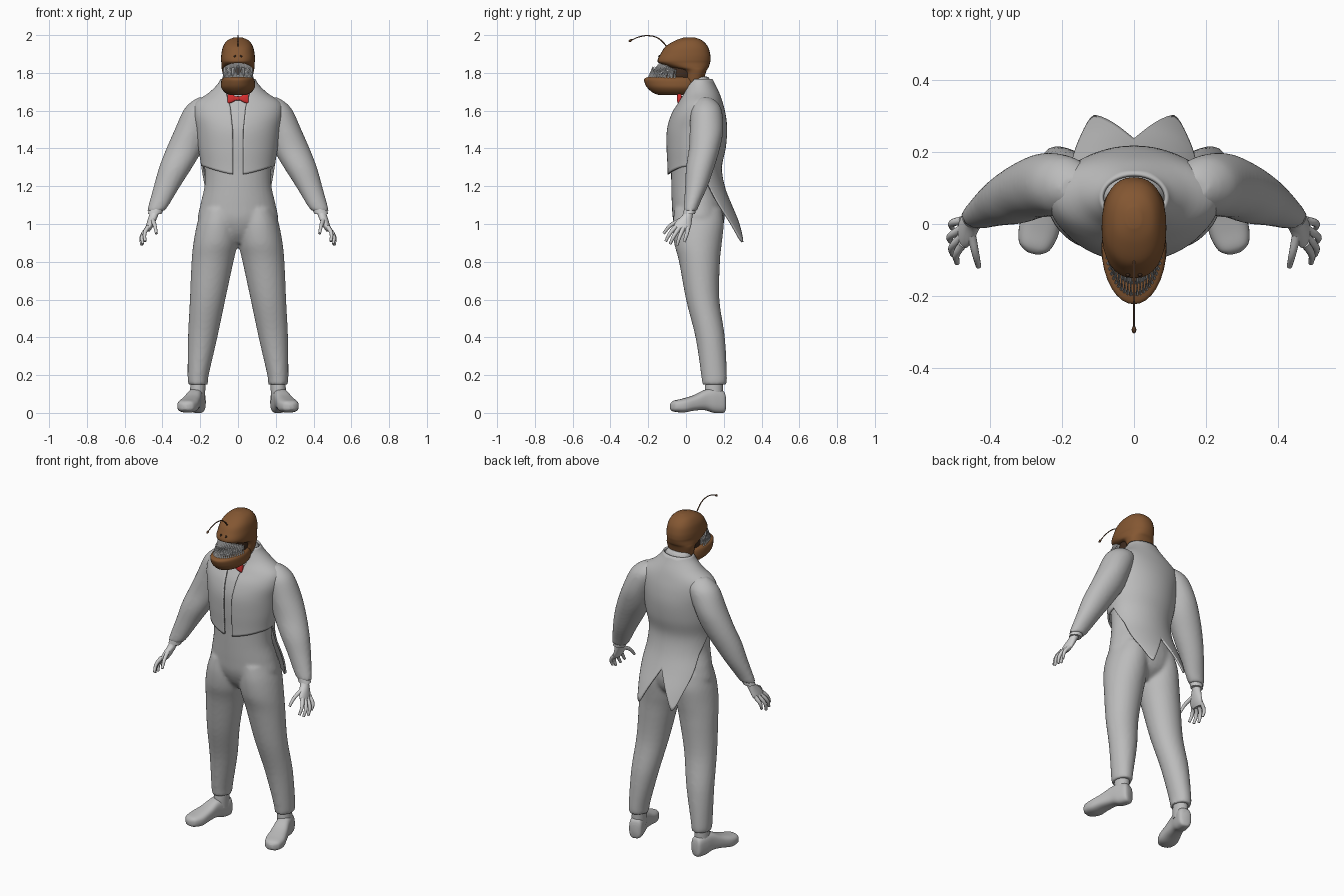
import bpy, bmesh
from math import sin, cos, pi, radians, degrees, asin
from mathutils import Matrix, Vector

cube = bpy.data.objects.get("Cube")
if cube:
    bpy.data.objects.remove(cube, do_unlink=True)


def material(name, *rgb):
    m = bpy.data.materials.new(name)
    m.use_nodes = True
    m.diffuse_color = (*rgb, 1)
    node = next(n for n in m.node_tree.nodes if n.type == 'BSDF_PRINCIPLED')
    node.inputs["Base Color"].default_value = (*rgb, 1)
    return m


SUIT = material("suit grey", .5, .5, .5)
PALE = material("pale grey", .62, .62, .62)
BROWN = material("skin brown", .23, .095, .032)
DARK = material("dark brown", .05, .025, .014)
STALK = material("stalk brown", .12, .055, .025)
WHITE = material("tooth white", .8, .8, .8)
RED = material("bow red", .7, .03, .03)

MIRROR = Matrix.Diagonal((-1, 1, 1, 1))
BOTH = (Matrix(), MIRROR)


def spline(rows, steps=5):
    """Catmull-Rom interpolation through rows of numbers."""
    out = []
    for i in range(len(rows) - 1):
        a, b, c, d = (rows[min(max(i + k, 0), len(rows) - 1)] for k in (-1, 0, 1, 2))
        for j in range(steps):
            t = j / steps
            out.append([q + .5 * t * (r - p + t * (2*p - 5*q + 4*r - s + t * (3*(q - r) + s - p)))
                        for p, q, r, s in zip(a, b, c, d)])
    return out + [list(rows[-1])]


def lerp_table(table, x):
    """Linear lookup; the first entry of each row is the key."""
    for a, b in zip(table, table[1:]):
        if x <= b[0]:
            t = max(0, (x - a[0]) / (b[0] - a[0]))
            return [p + (q - p) * t for p, q in zip(a, b)]
    return table[-1]


def loft(bm, rows, place=Matrix(), n=2.0, sides=32):
    """Skin rings given as (height, centre x, radius x, low y, high y)."""
    power = lambda v: abs(v) ** (2 / n) * (1 if v > 0 else -1)
    rings = []
    for h, c, r, lo, hi in spline(rows):
        angles = [2 * pi * k / sides for k in range(sides)]
        rings.append([bm.verts.new(place @ Vector((c + r * power(cos(a)),
                      (lo + hi) / 2 + (hi - lo) / 2 * power(sin(a)), h))) for a in angles])
    for a, b in zip(rings, rings[1:]):
        for k in range(sides):
            m = (k + 1) % sides
            bm.faces.new((a[k], a[m], b[m], b[k]))
    bm.faces.new(rings[0])
    bm.faces.new(rings[-1])


def finish(bm, name, mat):
    bmesh.ops.recalc_face_normals(bm, faces=bm.faces)
    me = bpy.data.meshes.new(name)
    bm.to_mesh(me)
    bm.free()
    me.materials.append(mat)
    me.polygons.foreach_set("use_smooth", [True] * len(me.polygons))
    me.set_sharp_from_angle(angle=radians(50))
    ob = bpy.data.objects.new(name, me)
    bpy.context.collection.objects.link(ob)
    return ob


def lofted(name, mat, rows, places=(Matrix(),), n=2.0):
    bm = bmesh.new()
    for p in places:
        loft(bm, rows, p, n)
    return finish(bm, name, mat)


def tubes(name, mat, paths, depth, ends=1.0):
    cu = bpy.data.curves.new(name, 'CURVE')
    cu.dimensions, cu.bevel_depth, cu.bevel_resolution = '3D', depth, 4
    cu.use_fill_caps, cu.resolution_u = True, 8
    for pts in paths:
        sp = cu.splines.new('BEZIER')
        sp.bezier_points.add(len(pts) - 1)
        for i, (b, p) in enumerate(zip(sp.bezier_points, pts)):
            b.co, b.handle_left_type, b.handle_right_type = p, 'AUTO', 'AUTO'
            b.radius = 1 + (ends - 1) * i / (len(pts) - 1)
    cu.materials.append(mat)
    ob = bpy.data.objects.new(name, cu)
    bpy.context.collection.objects.link(ob)
    return ob


# Suit body: torso, sleeves and trousers fused into one smooth skin
torso = [(.9, 0, .07, 0, .12), (.95, 0, .15, -.04, .18), (1.02, 0, .21, -.068, .203),
         (1.1, 0, .2, -.075, .2), (1.2, 0, .178, -.078, .175), (1.3, 0, .178, -.08, .175),
         (1.4, 0, .193, -.085, .195), (1.5, 0, .205, -.083, .203), (1.58, 0, .22, -.06, .195),
         (1.64, 0, .21, -.025, .18), (1.69, 0, .14, 0, .163), (1.74, 0, .09, .015, .138),
         (1.78, 0, .07, .03, .12)]
sleeve = [(1.07, .435, .046, -.015, .06), (1.1, .42, .054, -.012, .07), (1.2, .376, .07, -.005, .115),
          (1.3, .33, .088, 0, .15), (1.4, .282, .097, .015, .18), (1.5, .243, .092, .02, .198),
          (1.6, .2, .09, .025, .19), (1.645, .18, .07, .045, .165), (1.67, .17, .04, .07, .13)]
trouser = [(.15, .212, .053, .085, .215), (.2, .211, .056, .08, .217), (.4, .187, .078, .05, .206),
           (.6, .161, .094, 0, .177), (.8, .135, .111, -.037, .18), (.9, .119, .117, -.063, .19),
           (1, .108, .109, -.07, .2), (1.08, .1, .09, -.06, .19)]
bm = bmesh.new()
loft(bm, torso)
for side in BOTH:
    loft(bm, sleeve, side)
    loft(bm, trouser, side)
body = finish(bm, "suit_body", SUIT)
rm = body.modifiers.new("fuse", 'REMESH')
rm.mode, rm.voxel_size, rm.use_smooth_shade = 'VOXEL', .01, True
sm = body.modifiers.new("soften", 'SMOOTH')
sm.factor, sm.iterations = .5, 6

# Tailcoat: open shell around the torso with two pointed tails
shell = spline([(.88, 0, .225, -.09, .335), (1, 0, .225, -.09, .285), (1.1, 0, .215, -.09, .238),
                (1.2, 0, .193, -.092, .2)]
               + [(z, 0, r + .012, lo - .014, hi + .01) for z, c, r, lo, hi in torso[5:]])
hem = [(0, 1.26), (15, 1.265), (60, 1.3), (95, 1.315), (118, 1.2), (140, 1), (147, .92),
       (151, .9), (156, .93), (180, 1.11)]
opening = [(1.26, .026), (1.5, .028), (1.62, .04), (1.7, .065), (1.76, .08)]
bm = bmesh.new()
grid = []
for i in range(61):
    s = i / 60
    low = lerp_table(hem, 10 + 170 * s)[1]
    column = []
    for j in range(41):
        z = low + (1.765 - low) * j / 40
        _, _, r, lo, hi = lerp_table(shell, z)
        start = asin(min(.95, lerp_table(opening, z)[1] / r))
        a = start + (pi - start) * s
        column.append(bm.verts.new((r * sin(a), (lo + hi) / 2 - (hi - lo) / 2 * cos(a), z)))
    grid.append(column)
for a, b in zip(grid, grid[1:]):
    for j in range(40):
        bm.faces.new((a[j], b[j], b[j + 1], a[j + 1]))
coat = finish(bm, "tailcoat", SUIT)
coat.modifiers.new("mirror", 'MIRROR')
thick = coat.modifiers.new("cloth", 'SOLIDIFY')
thick.thickness, thick.offset = .01, 0

# Bow tie
wing = [(-.056, 0, .02, -.008, .008), (-.05, 0, .027, -.012, .012), (-.03, 0, .021, -.013, .013),
        (-.012, 0, .011, -.01, .01)]
bow = wing + [(0, 0, .012, -.014, .014)] + [(-w[0], *w[1:]) for w in wing[::-1]]
lofted("bow_tie", RED, bow, [Matrix.Translation((0, -.035, 1.665)) @ Matrix.Rotation(pi / 2, 4, 'Y')], 3)

# Shoes, turned out, with ankles
shoe = [(0, 0, .022, .015, .085), (.012, 0, .037, 0, .115), (.06, 0, .042, 0, .13),
        (.11, 0, .043, .014, .122), (.17, 0, .05, .012, .094), (.23, 0, .056, .002, .076),
        (.275, 0, .046, .006, .066), (.292, 0, .03, .012, .057), (.3, 0, .012, .02, .045)]
turn = (Matrix.Translation((.203, .207, 0)) @ Matrix.Rotation(radians(15.4), 4, 'Z')
        @ Matrix.Rotation(pi / 2, 4, 'X'))
lofted("shoes", SUIT, shoe, [m @ turn for m in BOTH], 2.8)
lofted("ankles", SUIT, [(.07, .215, .04, .1, .195), (.13, .213, .04, .1, .195),
                        (.2, .21, .04, .11, .195)], BOTH)

# Shirt cuffs, palms and fingers
lofted("shirt_cuffs", PALE, [(1.052, .441, .036, -.014, .048), (1.09, .428, .04, -.01, .055)], BOTH)
lofted("palms", PALE, [(1.09, .43, .026, -.005, .045), (1.05, .445, .024, -.017, .036),
                       (1.01, .46, .022, -.055, .03), (.98, .472, .018, -.068, .024),
                       (.96, .478, .01, -.055, .01)], BOTH)
fingers = [[(.476, -.055, .985), (.494, -.085, .95), (.492, -.108, .908)],
           [(.478, -.035, .98), (.506, -.065, .935), (.504, -.085, .893)],
           [(.478, -.013, .98), (.511, -.035, .93), (.51, -.048, .887)],
           [(.476, .01, .98), (.506, .002, .94), (.506, -.01, .905)],
           [(.452, -.03, 1.02), (.44, -.085, .99), (.432, -.118, .95)]]
tubes("fingers", PALE, fingers, .0125, .6).modifiers.new("mirror", 'MIRROR')

# Head: skull, jutting lower jaw and mouth interior
lofted("skull", BROWN, [(1.7, 0, .06, .01, .09), (1.76, 0, .074, -.005, .095), (1.81, 0, .084, -.015, .108),
                        (1.83, 0, .087, -.085, .12), (1.852, 0, .088, -.142, .127),
                        (1.87, 0, .09, -.15, .13), (1.9, 0, .088, -.135, .128),
                        (1.94, 0, .079, -.108, .115), (1.972, 0, .056, -.055, .085),
                        (1.988, 0, .02, -.01, .045)], n=2.3)
lofted("lower_jaw", BROWN, [(1.682, 0, .04, -.14, .04), (1.695, 0, .068, -.175, .06),
                            (1.72, 0, .088, -.204, .078), (1.745, 0, .09, -.218, .08),
                            (1.768, 0, .085, -.222, .07), (1.778, 0, .07, -.2, .05)])
lofted("mouth_interior", DARK, [(1.76, 0, .062, -.12, .05), (1.8, 0, .066, -.1, .06),
                                (1.85, 0, .06, -.09, .06)])

# Needle teeth: base ellipse to tip ellipse, each (rx, ry, z, rise towards the front)
bm = bmesh.new()
rows = [((.078, .148, 1.772, 0), (.073, .125, 1.81, .025)),
        ((.062, .115, 1.772, 0), (.062, .1, 1.81, .02)),
        ((.076, .088, 1.815, .035), (.077, .142, 1.775, .01)),
        ((.062, .075, 1.815, .035), (.066, .11, 1.78, 0))]
for base, tip in rows:
    for i in range(27):
        a = radians(-86 + 172 * i / 26)
        p, q = (Vector((e[0] * sin(a), -.05 - e[1] * cos(a), e[2] + e[3] * cos(a))) for e in (base, tip))
        d = q - p
        spin = d.to_track_quat('Z', 'Y').to_matrix().to_4x4()
        bmesh.ops.create_cone(bm, cap_ends=True, segments=6, radius1=.0052, radius2=.0008, depth=d.length,
                              matrix=Matrix.Translation((p + q) / 2) @ spin)
finish(bm, "teeth", WHITE)

# Nostrils and the dangling stalk with its bulb
bm = bmesh.new()
for x in (-.017, .017):
    bmesh.ops.create_uvsphere(bm, u_segments=12, v_segments=8, radius=.006,
                              matrix=Matrix.Translation((x, -.141, 1.888)))
finish(bm, "nostrils", DARK)
stalk = [(0, -.095, 1.93), (0, -.118, 1.958), (0, -.15, 1.985), (0, -.2, 1.997), (0, -.25, 1.99), (0, -.29, 1.973)]
tubes("head_stalk", STALK, [stalk], .0035, .7)
bm = bmesh.new()
bmesh.ops.create_uvsphere(bm, u_segments=16, v_segments=10, radius=.0065, matrix=Matrix.Translation((0, -.294, 1.971))
                          @ Matrix.Rotation(radians(25), 4, 'X') @ Matrix.Diagonal((1, 1.7, 1, 1)))
finish(bm, "stalk_bulb", STALK)
